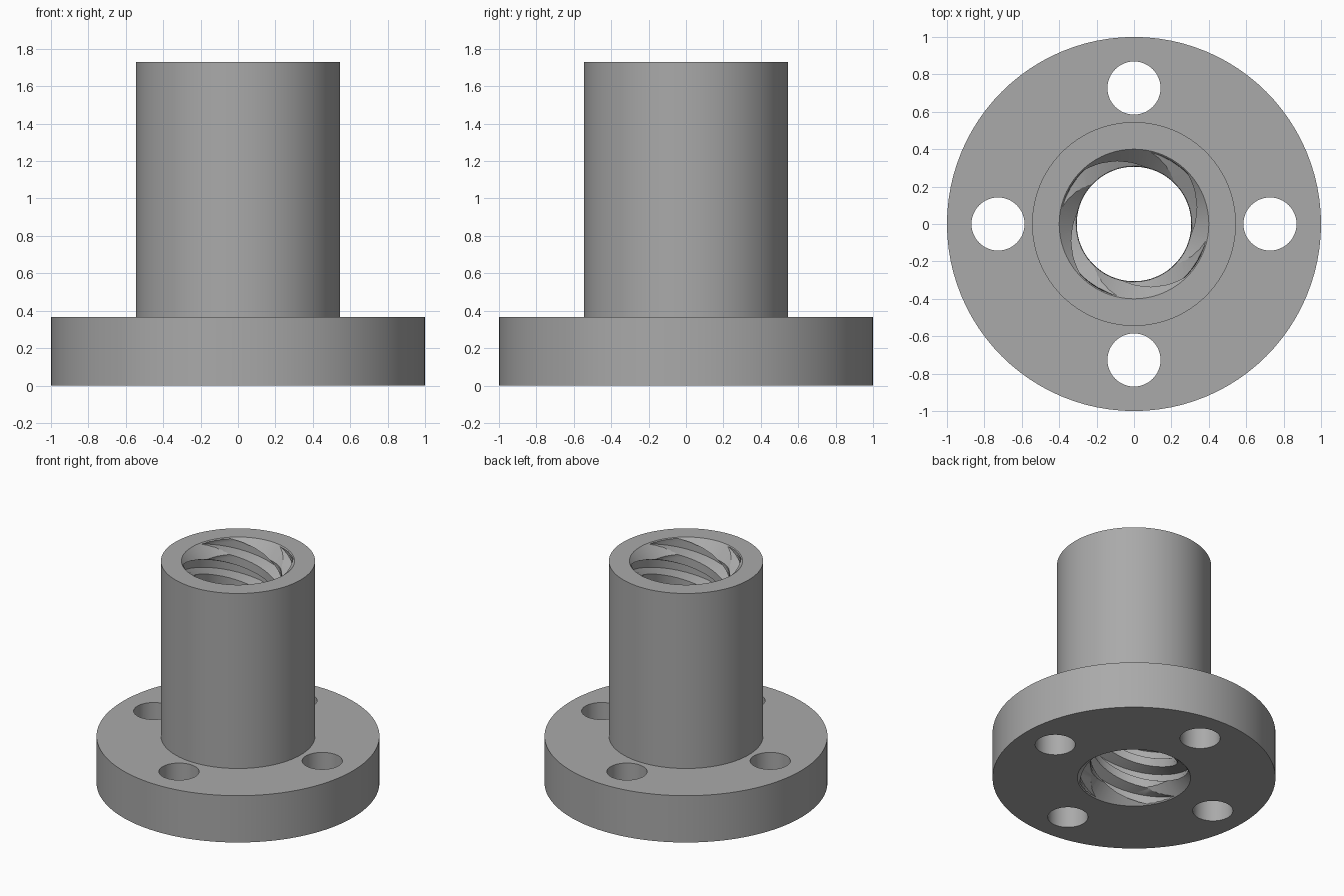
import bpy, bmesh
from math import pi, cos, sin

cube = bpy.data.objects.get("Cube")
if cube:
    bpy.data.objects.remove(cube, do_unlink=True)

HEIGHT, FLANGE_H = 1.73, 0.365
FLANGE_R, BODY_R = 1.0, 0.545
MINOR_R, MAJOR_R, MOUTH_R = 0.31, 0.395, 0.4
STARTS, LEAD = 4, 0.727
PHASE = 0.0
SEG = 96

metal = bpy.data.materials.new("grey_metal")
metal.use_nodes = True
GREY = (0.4, 0.4, 0.4, 1)
metal.diffuse_color = GREY
metal.node_tree.nodes["Principled BSDF"].inputs["Base Color"].default_value = GREY


def loft(name, rings):
    """Closed solid through a stack of equal-length point rings."""
    bm = bmesh.new()
    loops = [[bm.verts.new(p) for p in ring] for ring in rings]
    n = len(loops[0])
    for a, b in zip(loops, loops[1:]):
        for i in range(n):
            j = (i + 1) % n
            bm.faces.new((a[i], a[j], b[j], b[i]))
    bm.faces.new(loops[0][::-1])
    bm.faces.new(loops[-1])
    mesh = bpy.data.meshes.new(name)
    bm.to_mesh(mesh)
    bm.free()
    mesh.materials.append(metal)
    ob = bpy.data.objects.new(name, mesh)
    bpy.context.collection.objects.link(ob)
    return ob


def turned(name, profile, x=0, y=0, seg=SEG):
    """Round solid from (radius, height) pairs."""
    return loft(name, [[(x + r * cos(2 * pi * i / seg), y + r * sin(2 * pi * i / seg), z)
                        for i in range(seg)] for r, z in profile])


def cut(target, cutter):
    mod = target.modifiers.new(cutter.name, 'BOOLEAN')
    mod.operation, mod.solver, mod.object = 'DIFFERENCE', 'EXACT', cutter
    bpy.context.view_layer.objects.active = target
    bpy.ops.object.modifier_apply(modifier=mod.name)
    bpy.data.objects.remove(cutter, do_unlink=True)


# Flange and barrel in one turned solid
nut = turned("flanged_nut", [(FLANGE_R, 0), (FLANGE_R, FLANGE_H),
                             (BODY_R, FLANGE_H), (BODY_R, HEIGHT)])

# Mounting holes
for k in range(4):
    a = k * pi / 2
    cut(nut, turned("mounting_hole", [(0.142, -0.1), (0.142, 0.5)],
                    0.727 * cos(a), 0.727 * sin(a), 48))

# Multi-start trapezoidal thread: section is (fraction of pitch, radius)
section = [(i * 0.0915, MAJOR_R) for i in range(5)]
section += [(0.5 + i * 0.0915, MINOR_R) for i in range(5)]
rings = []
LOW, STEP = -0.08, 0.0202
for k in range(int((HEIGHT + 0.16) / STEP) + 1):
    z = LOW + k * STEP
    turn = 2 * pi * z / LEAD + PHASE
    ring = []
    for s in range(STARTS):
        for f, r in section:
            a = turn + 2 * pi * (s + f) / STARTS
            ring.append((r * cos(a), r * sin(a), z))
    rings.append(ring)
cut(nut, loft("thread_cutter", rings))

# Chamfered mouths at both ends of the bore
DEPTH = MOUTH_R - MINOR_R + 0.02
cut(nut, turned("top_mouth", [(MINOR_R - 0.02, HEIGHT - DEPTH), (MOUTH_R, HEIGHT),
                              (MOUTH_R, HEIGHT + 0.2)]))
cut(nut, turned("bottom_mouth", [(MOUTH_R, -0.2), (MOUTH_R, 0),
                                 (MINOR_R - 0.02, DEPTH)]))

bpy.ops.object.select_all(action='DESELECT')
nut.select_set(True)
bpy.context.view_layer.objects.active = nut
bpy.ops.object.shade_smooth_by_angle(angle=pi / 6)
